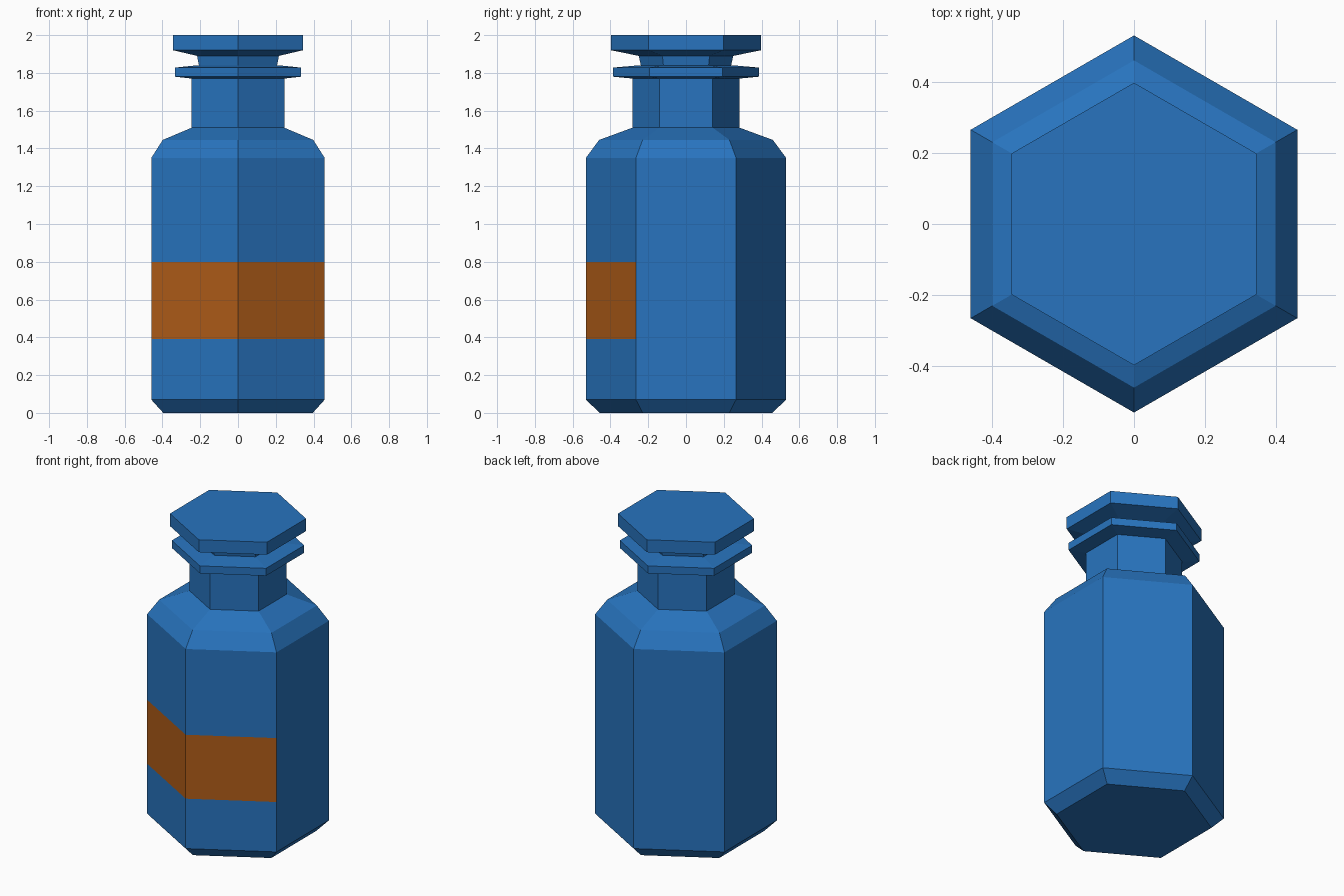
import bpy, bmesh
from math import cos, sin, radians

if "Cube" in bpy.data.objects:
    bpy.data.objects.remove(bpy.data.objects["Cube"])

SIDES = 6


def material(name, rgb):
    mat = bpy.data.materials.new(name)
    mat.diffuse_color = (*rgb, 1)
    mat.use_nodes = True
    mat.node_tree.nodes["Principled BSDF"].inputs["Base Color"].default_value = mat.diffuse_color
    return mat


def lathe(name, profile, mats):
    """Hexagonal turning of (radius, z) points, corner facing the front, capped at both ends."""
    bm = bmesh.new()
    rings = [[bm.verts.new((r * cos(radians(-90 + 60 * i)), r * sin(radians(-90 + 60 * i)), z))
              for i in range(SIDES)] for r, z in profile]
    for low, high in zip(rings, rings[1:]):
        for i in range(SIDES):
            j = (i + 1) % SIDES
            bm.faces.new((low[i], low[j], high[j], high[i]))
    bm.faces.new(rings[0][::-1])
    bm.faces.new(rings[-1])
    mesh = bpy.data.meshes.new(name)
    bm.to_mesh(mesh)
    bm.free()
    for mat in mats:
        mesh.materials.append(mat)
    obj = bpy.data.objects.new(name, mesh)
    bpy.context.collection.objects.link(obj)
    return obj


blue = material("blue_glass", (0.021, 0.175, 0.52))
orange = material("orange_label", (0.43, 0.107, 0.009))

LABEL_LOW, LABEL_HIGH = 0.39, 0.80

# Bottle: chamfered foot, body, shoulders, neck and flared lip
bottle = lathe("bottle", [
    (0.457, 0), (0.53, 0.07), (0.53, LABEL_LOW), (0.53, LABEL_HIGH), (0.53, 1.35),
    (0.46, 1.445), (0.283, 1.51), (0.283, 1.77), (0.386, 1.78), (0.386, 1.828),
    (0.25, 1.84)], [blue, orange])

# Label: the band on the two front faces
for face in bottle.data.polygons:
    if LABEL_LOW < face.center.z < LABEL_HIGH and face.normal.y < -0.3:
        face.material_index = 1

# Stopper: tapered plug under a wide flat cap
lathe("stopper", [(0.237, 1.83), (0.25, 1.89), (0.397, 1.92), (0.397, 2.0)], [blue])
